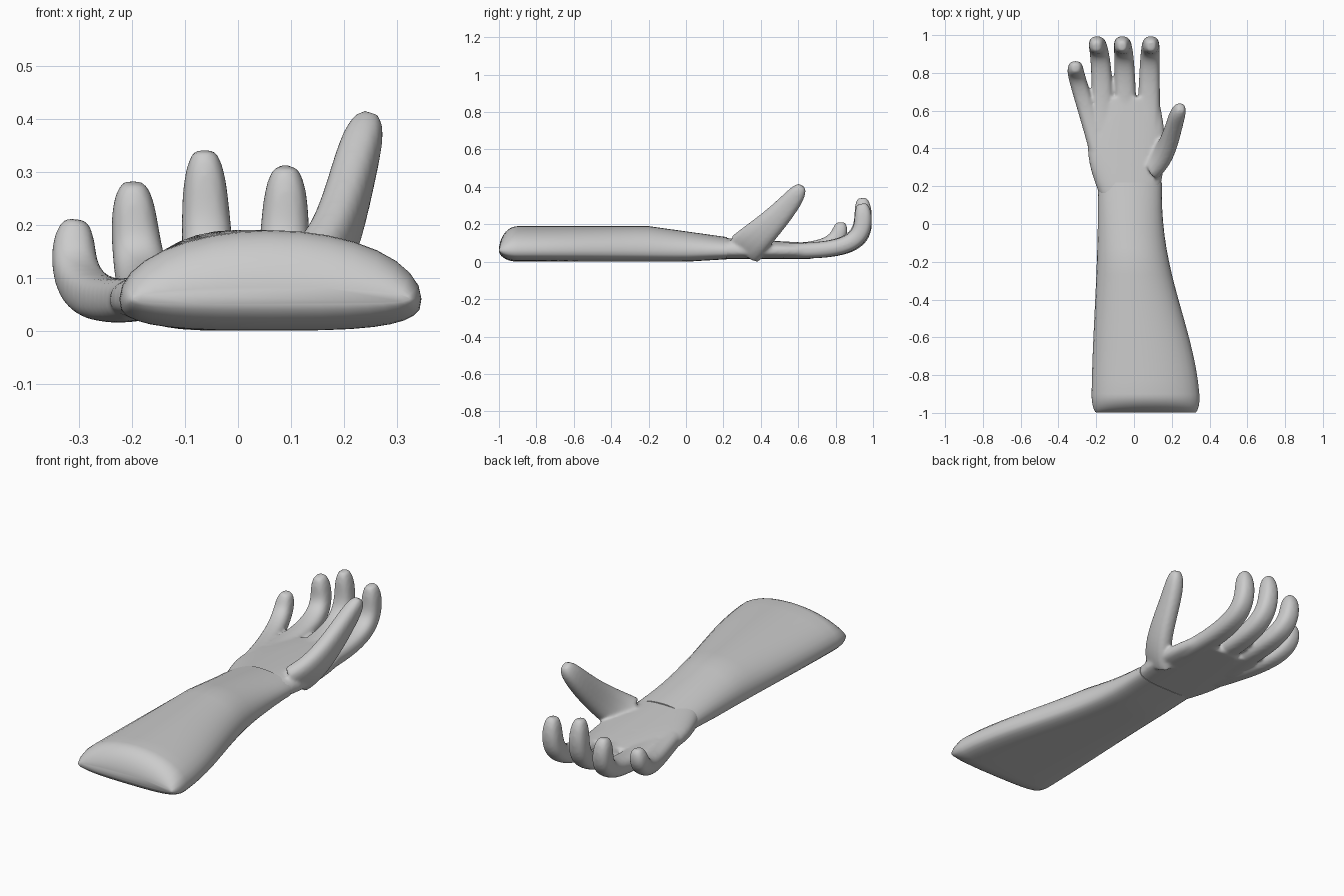
import bpy, bmesh
from math import sin, cos, pi, sqrt, copysign, radians
from mathutils import Vector
from mathutils.geometry import interpolate_bezier

cube = bpy.data.objects.get("Cube")
if cube:
    bpy.data.objects.remove(cube, do_unlink=True)

SEAM = 0.06  # height of the side seam
TINT = (0.6, 0.6, 0.6, 1)
grey = bpy.data.materials.new("plain_grey")
grey.use_nodes = True
grey.diffuse_color = TINT
grey.node_tree.nodes["Principled BSDF"].inputs["Base Color"].default_value = TINT


def lerp(start, end, t):
    return start + (end - start) * t


def power(value, exponent):
    return copysign(abs(value) ** exponent, value)


def angles(count):
    return [2 * pi * i / count for i in range(count)]


def loft(bm, rings):
    """Skin a closed body over rings of points, capped at both ends."""
    loops = [[bm.verts.new(point) for point in ring] for ring in rings]
    count = len(loops[0])
    for near, far in zip(loops, loops[1:]):
        for i in range(count):
            j = (i + 1) % count
            bm.faces.new((near[i], near[j], far[j], far[i]))
    bm.faces.new(loops[0][::-1])
    bm.faces.new(loops[-1])


def slab(y, left, right, low, high, dome):
    """Flattened cross-section: domed above the seam, boxier below it."""
    ring = []
    for angle in angles(32):
        upper = sin(angle) > 0
        exponent = dome if upper else 0.65
        reach = high - SEAM if upper else SEAM - low
        x = lerp(left, right, (1 + power(cos(angle), exponent)) / 2)
        ring.append((x, y, SEAM + reach * power(sin(angle), exponent)))
    return ring


def digit(bm, root, root_handle, tip_handle, tip, widths, depths):
    """Tapered tube along a curve, rounded off at the tip."""
    points = interpolate_bezier(root, root_handle, tip_handle, tip, 60)
    last = len(points) - 1
    rings = []
    for i, point in enumerate(points):
        tangent = (points[min(i + 1, last)] - points[max(i - 1, 0)]).normalized()
        up = Vector((1, 0, 0)).cross(tangent).normalized()
        side = tangent.cross(up)
        t = i / len(points)
        rounding = sqrt(1 - t ** 14)
        side *= lerp(*widths, t) * rounding
        up *= lerp(*depths, t) * rounding
        rings.append([point + side * power(cos(a), 0.8) + up * power(sin(a), 0.8)
                      for a in angles(16)])
    loft(bm, rings)


def finish(bm, name):
    bmesh.ops.recalc_face_normals(bm, faces=bm.faces)
    mesh = bpy.data.meshes.new(name)
    bm.to_mesh(mesh)
    bm.free()
    mesh.materials.append(grey)
    body = bpy.data.objects.new(name, mesh)
    bpy.context.collection.objects.link(body)
    return body


def forearm_ring(y, fullness):
    """Forearm section: flares toward the elbow, thins toward the wrist."""
    flare = (0.5 - cos(pi * min(1, (0.2 - y) / 1.2)) / 2) ** 1.2 if y < 0.2 else 0
    inset = 0.03 * (1 - fullness)
    high = 0.19 - 0.14 * max(0, y + 0.2)
    low = 0.06 * max(0, y)
    return slab(y, lerp(-0.19, -0.225, flare) + inset, lerp(0.147, 0.35, flare) - inset,
                lerp(SEAM, low, fullness), lerp(SEAM, high, fullness), 1)


# Forearm: rounded elbow end, then an even run to the wrist
bm = bmesh.new()
cap = [radians(a) for a in range(10, 90, 10)]
rings = [forearm_ring(-0.9 - 0.1 * cos(a), sin(a)) for a in cap]
rings += [forearm_ring(lerp(-0.9, 0.22, i / 16), 1) for i in range(17)]
loft(bm, rings)
forearm = finish(bm, "forearm")
bpy.ops.object.select_all(action="DESELECT")
forearm.select_set(True)
bpy.context.view_layer.objects.active = forearm
bpy.ops.object.shade_smooth_by_angle(angle=radians(50))

# Palm: bulges between the wrist and the knuckles
bm = bmesh.new()
rings = []
for i in range(13):
    t = i / 12
    bulge = sin(pi * t)
    rings.append(slab(lerp(0.15, 0.67, t), -0.18 - 0.065 * bulge, 0.13 + 0.035 * bulge,
                      0.015, lerp(0.13, 0.1, t), 0.8))
loft(bm, rings)

# Three long curled fingers: root x, tip x, tip height
for root_x, tip_x, tip_z in ((0.08, 0.09, 0.31), (-0.045, -0.063, 0.34), (-0.165, -0.198, 0.28)):
    rise = tip_z - SEAM
    digit(bm, (root_x, 0.5, SEAM), (root_x, 0.92, SEAM - rise / 20),
          (tip_x, 0.97, SEAM + rise / 4), (tip_x, 0.94, tip_z),
          widths=(0.06, 0.042), depths=(0.042, 0.05))

# Little finger, splayed outward
digit(bm, (-0.19, 0.4, SEAM), (-0.26, 0.65, 0.05), (-0.33, 0.84, SEAM), (-0.305, 0.825, 0.21),
      widths=(0.05, 0.042), depths=(0.042, 0.045))

# Thumb: broad root, leaning outward
digit(bm, (0.1, 0.32, 0.07), (0.2, 0.38, 0.14), (0.2, 0.53, 0.26), (0.25, 0.62, 0.405),
      widths=(0.05, 0.04), depths=(0.1, 0.045))

# Fuse palm and digits into one soft skin
hand = finish(bm, "hand")
fuse = hand.modifiers.new("fuse", "REMESH")
fuse.mode = "VOXEL"
fuse.voxel_size = 0.008
fuse.use_smooth_shade = True
soften = hand.modifiers.new("soften", "SMOOTH")
soften.factor = 0.5
soften.iterations = 8
